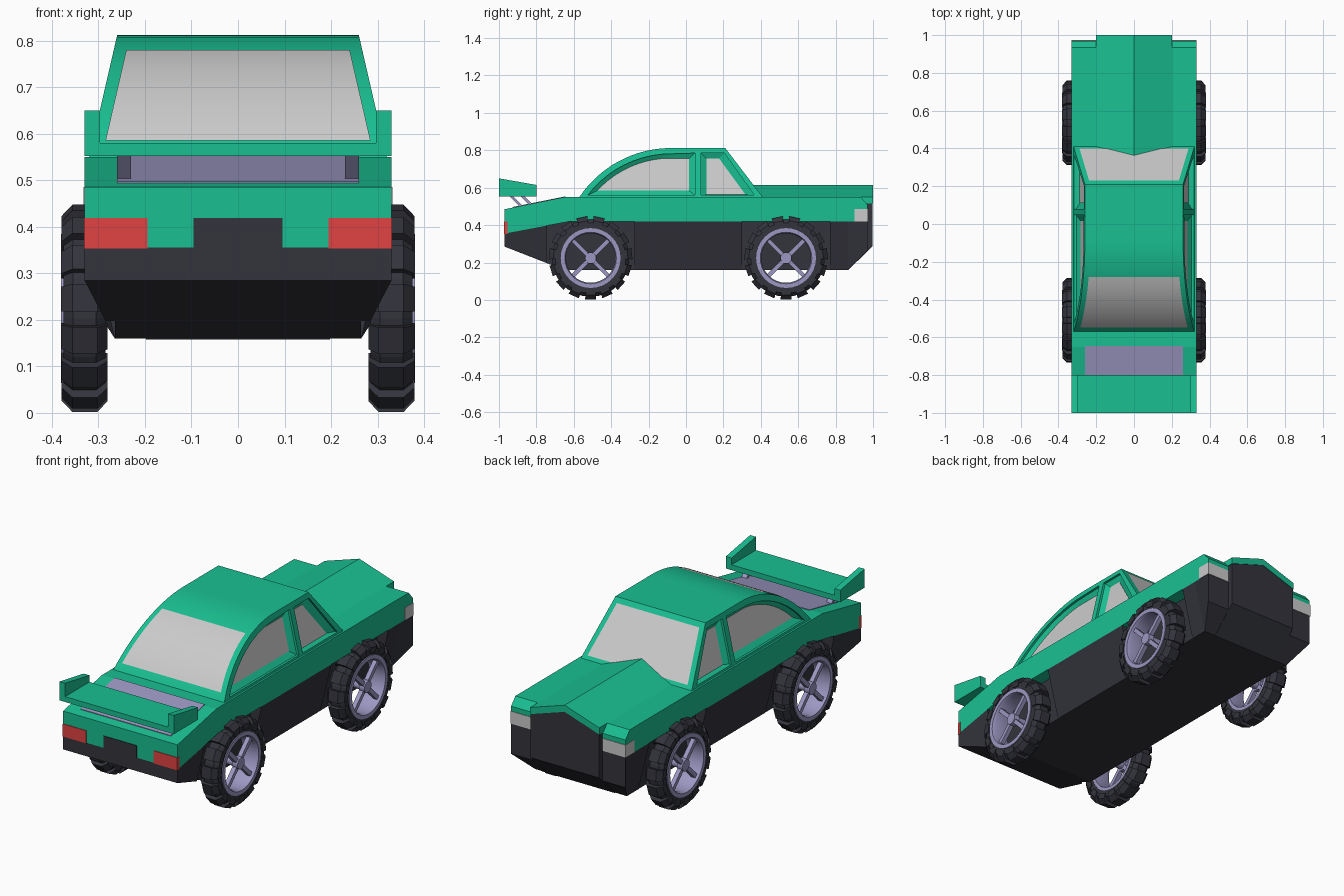
import bpy, bmesh
from math import sin, cos, pi, radians, asin
from mathutils import Vector, Matrix

if "Cube" in bpy.data.objects:
    bpy.data.objects.remove(bpy.data.objects["Cube"])


def material(name, rgb):
    m = bpy.data.materials.new(name)
    m.diffuse_color = (*rgb, 1)
    m.use_nodes = True
    m.node_tree.nodes["Principled BSDF"].inputs["Base Color"].default_value = m.diffuse_color
    return m


GREEN = material("green_paint", (0.01, 0.53, 0.29))
DARK = material("dark_plastic", (0.033, 0.034, 0.045))
PURPLE = material("violet_metal", (0.33, 0.31, 0.54))
RED = material("red_lamp", (0.75, 0.055, 0.055))


def finish(name, bm, mat, smooth=False):
    bmesh.ops.recalc_face_normals(bm, faces=bm.faces)
    me = bpy.data.meshes.new(name)
    bm.to_mesh(me)
    bm.free()
    ob = bpy.data.objects.new(name, me)
    bpy.context.collection.objects.link(ob)
    if mat:
        me.materials.append(mat)
    if smooth:
        bpy.ops.object.select_all(action='DESELECT')
        bpy.context.view_layer.objects.active = ob
        ob.select_set(True)
        bpy.ops.object.shade_smooth_by_angle(angle=radians(30))
    return ob


def add_loft(bm, rings, loop=False, closed=True):
    rows = [[bm.verts.new(p) for p in r] for r in rings]
    n = len(rows[0])
    pairs = list(zip(rows, rows[1:])) + ([(rows[-1], rows[0])] if loop else [])
    for a, b in pairs:
        for i in range(n if closed else n - 1):
            j = (i + 1) % n
            bm.faces.new((a[i], a[j], b[j], b[i]))
    if closed and not loop:
        bm.faces.new(rows[0])
        bm.faces.new(rows[-1])


def loft(name, rings, mat, smooth=False, **kw):
    bm = bmesh.new()
    add_loft(bm, rings, **kw)
    return finish(name, bm, mat, smooth)


def side_prism(name, pts, x0, x1, mat):
    return loft(name, [[(x, y, z) for y, z in pts] for x in (x0, x1)], mat)


def box(name, x0, x1, y0, y1, z0, z1, mat):
    return side_prism(name, [(y0, z0), (y1, z0), (y1, z1), (y0, z1)], x0, x1, mat)


def cut(ob, cutter):
    m = ob.modifiers.new("cut", 'BOOLEAN')
    m.operation, m.solver, m.object = 'DIFFERENCE', 'EXACT', cutter
    bpy.context.view_layer.objects.active = ob
    bpy.ops.object.modifier_apply(modifier=m.name)
    bpy.data.objects.remove(cutter)


# Lower dark hull, tapering under the body, with wheel wells
WHEELS_Y = (-0.51, 0.535)
sections = [(-.97, .355, .285, .33), (-.65, .415, .16, .265), (-.62, .42, .16, .265),
            (.865, .42, .16, .265), (.97, .42, .262, .33)]
hull = loft("lower_hull", [[(-.33, y, t), (.33, y, t), (w, y, b), (-w, y, b)]
                           for y, t, b, w in sections], DARK)
for y in WHEELS_Y:
    for s in (-1, 1):
        cut(hull, box("well_cutter", s * .264, s * .45, y - .235, y + .235, -.1, .43, None))

# Green body, bonnet and centre nose panel
side_prism("main_body", [(-.97, .355), (-.62, .42), (.97, .42), (.97, .51), (.935, .55),
                         (-.65, .55), (-.97, .485)], -.33, .33, GREEN)
loft("bonnet", [[(-.2, y, .55), (0, y, .615), (.2, y, .55), (.2, y, .515), (0, y, .58), (-.2, y, .515)]
                for y in (.33, 1.0)], GREEN)
loft("nose_panel", [[(-.198, y, t), (0, y, t + .065), (.198, y, t), (.198, y, b), (-.198, y, b)]
                    for y, t, b in ((.866, .515, .158), (.998, .515, .288))], DARK)

# Front fascia panels and lamps
box("fascia_notch", -.096, .096, -.973, -.95, .353, .419, DARK)
for s in (-1, 1):
    box("red_lamp", s * .195, s * .3305, -.973, -.955, .353, .419, RED)
    box("nose_lamp", s * .2, s * .332, .9, .973, .42, .485, None)

# Cabin: arc roofline swept across a tapering width
AC, AZ, AR = -.08, .223, .589


def width(z):
    return .32 - (z - .55) * .23


def arc(r, z0, z1, n):
    a0, a1 = asin((z0 - AZ) / r), asin(min(1, (z1 - AZ) / r))
    angs = [a0 + (a1 - a0) * i / n for i in range(n + 1)]
    return [(AC - r * cos(a), AZ + r * sin(a)) for a in angs]


profile = arc(AR, .545, AZ + AR, 16) + [(.21, .812), (.4138, .545)]
cabin = loft("cabin", [[(s * width(z), y, z) for y, z in profile] for s in (-1, 1)], GREEN)

# Side windows: bevelled pockets with glass at the bottom
windows = {
    "long_window": (arc(.558, .56, .785, 10) + [(.047, .785), (.047, .56)],
                    arc(.535, .585, .755, 10) + [(.015, .755), (.015, .585)]),
    "short_window": ([(.08, .785), (.205, .785), (.365, .56), (.08, .56)],
                     [(.11, .755), (.178, .755), (.318, .563), (.11, .563)]),
}
for name, (outer, inner) in windows.items():
    for s in (-1, 1):
        def ring(pts, d):
            return [(s * (width(z) - d), y, z) for y, z in pts]
        cut(cabin, loft("window_cutter", [ring(outer, -.03), ring(outer, .012), ring(inner, .03)], None))
        loft(name, [ring(inner, .028), ring(inner, .034)], None)
bpy.ops.object.select_all(action='DESELECT')
bpy.context.view_layer.objects.active = cabin
cabin.select_set(True)
bpy.ops.object.shade_smooth_by_angle(angle=radians(15))

# Curved front glass and flat rear glass
for name, line in (("curved_windscreen", arc(AR + .003, .585, .78, 12)),
                   ("flat_windscreen", [(.23, .79), (.3995, .568)])):
    loft(name, [[(s * (width(z) - .027), y, z) for s in (-1, 1)] for y, z in line],
         None, smooth=True, closed=False)

# Violet deck panel, wing, end plates and struts
side_prism("deck_panel", [(-.925, .48), (-.645, .54), (-.645, .5535), (-.925, .4975)], -.26, .26, PURPLE)
box("wing", -.31, .31, -1.0, -.8, .552, .58, GREEN)
for s in (-1, 1):
    side_prism("wing_end_plate", [(-1, .552), (-.8, .552), (-.8, .615), (-1, .65)], s * .297, s * .33, GREEN)
    for y in (-.95, -.89):
        side_prism("wing_strut", [(y, .56), (y + .02, .56), (y + .09, .49), (y + .07, .49)],
                   s * .23, s * .26, PURPLE)


# Wheels: profiles are (x, radius) spun about the axle
def spun(pts, a):
    return [(x, r * sin(a), r * cos(a)) for x, r in pts]


TYRE = [(.285, .155), (.285, .188), (.305, .207), (.355, .207), (.375, .188), (.375, .155)]
LUG = [(.28, .17), (.28, .2), (.302, .224), (.356, .224), (.379, .2), (.379, .17)]
RIM = [(.286, .16), (.286, .138), (.365, .132), (.38, .138), (.38, .16)]
HUB = [(.262, .001), (.262, .022), (.345, .022), (.345, .032), (.375, .03), (.375, .001)]
LUGS = 15


def wheel(s, y):
    offset = Matrix.Translation((0, y, .224)) @ Matrix.Diagonal((s, 1, 1, 1))

    def place(name, bm, mat, smooth=False):
        bmesh.ops.transform(bm, matrix=offset, verts=bm.verts)
        finish(name, bm, mat, smooth)

    bm = bmesh.new()
    add_loft(bm, [spun(TYRE, 2 * pi * i / 30) for i in range(30)], loop=True)
    for i in range(LUGS):
        a = 2 * pi * (i + .5) / LUGS
        add_loft(bm, [spun(LUG, a + d) for d in (-.135, .135)])
    place("tyre", bm, DARK)
    for name, pts, n in (("rim", RIM, 32), ("hub", HUB, 16)):
        bm = bmesh.new()
        add_loft(bm, [spun(pts, 2 * pi * i / n) for i in range(n)], loop=True)
        place(name, bm, PURPLE, True)
    bm = bmesh.new()
    for k in range(4):
        rot = Matrix.Rotation(pi / 4 + k * pi / 2, 3, 'X')
        rings = [[rot @ Vector((x, t, r)) for x, t in ((.345, -.011), (.345, .011), (.368, .011), (.368, -.011))]
                 for r in (.015, .14)]
        add_loft(bm, rings)
    place("spokes", bm, PURPLE)


for y in WHEELS_Y:
    for s in (-1, 1):
        wheel(s, y)
